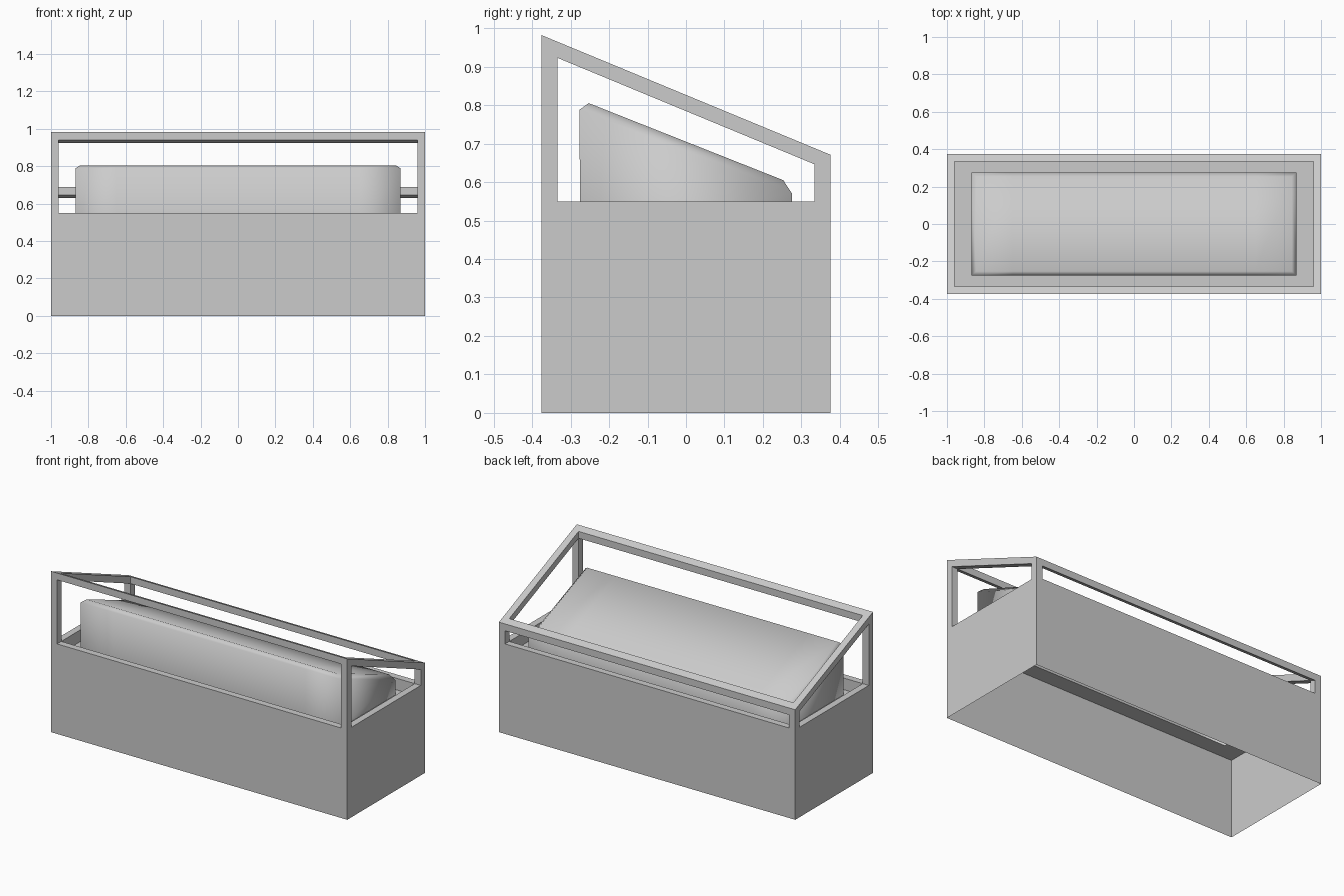
import bpy, bmesh

if "Cube" in bpy.data.objects:
    bpy.data.objects.remove(bpy.data.objects["Cube"], do_unlink=True)

grey = bpy.data.materials.new("light_grey")
grey.use_nodes = True
colour = (0.6, 0.6, 0.6, 1)
grey.diffuse_color = colour
grey.node_tree.nodes["Principled BSDF"].inputs["Base Color"].default_value = colour

HX, HY = 1.0, 0.375      # outer half sizes
BAR = 0.041              # frame width
RIM, FLOOR = 0.549, 0.478
WX, WY = 0.869, 0.276    # wedge half sizes


def roof(y, drop=0.0):
    """Height of the sloping top at depth y."""
    return 0.8265 - 0.414 * y - drop


def rect(bm, x0, x1, y0, y1, height):
    h = height if callable(height) else lambda y: height
    return [bm.verts.new((x, y, h(y)))
            for x, y in ((x0, y0), (x1, y0), (x1, y1), (x0, y1))]


def centred(bm, inset, height):
    return rect(bm, inset - HX, HX - inset, inset - HY, HY - inset, height)


def bridge(bm, loops):
    for a, b in zip(loops, loops[1:]):
        for i in range(4):
            j = (i + 1) % 4
            bm.faces.new((a[i], a[j], b[j], b[i]))


def finish(bm, name, recalc=True):
    if recalc:
        bmesh.ops.recalc_face_normals(bm, faces=bm.faces)
    mesh = bpy.data.meshes.new(name)
    bm.to_mesh(mesh)
    bm.free()
    mesh.materials.append(grey)
    ob = bpy.data.objects.new(name, mesh)
    bpy.context.collection.objects.link(ob)


# Thin walled base, open underneath, with a flat rim and a recessed tray
bm = bmesh.new()
bridge(bm, [centred(bm, 0, 0), centred(bm, 0, RIM),
            centred(bm, BAR, RIM), centred(bm, BAR, FLOOR)])
finish(bm, "base_walls", recalc=False)

# Tray floor, open below the hollow wedge
bm = bmesh.new()
bridge(bm, [centred(bm, 0, FLOOR), rect(bm, -WX, WX, -WY, WY, FLOOR)])
finish(bm, "tray_floor", recalc=False)

# Sloping rectangular top frame
bm = bmesh.new()
under = lambda y: roof(y, 0.042)
outer_low = centred(bm, 0, under)
bridge(bm, [outer_low, centred(bm, 0, roof), centred(bm, BAR, roof),
            centred(bm, BAR, under), outer_low])
finish(bm, "top_frame")

# Corner posts, cut to the slope
for sx, side in ((1, "left"), (-1, "right")):
    for sy, end in ((-1, "front"), (1, "back")):
        xs = sorted((sx * HX, sx * (HX - BAR)))
        ys = sorted((sy * HY, sy * (HY - BAR)))
        bm = bmesh.new()
        bridge(bm, [rect(bm, *xs, *ys, RIM), rect(bm, *xs, *ys, under)])
        finish(bm, f"{end}_{side}_post")

# Hollow soft wedge rising from the tray, chamfered round its top
bm = bmesh.new()
low = rect(bm, -WX, WX, -WY, WY, FLOOR)
top = rect(bm, -WX, WX, -WY, WY, lambda y: 0.705 - 0.396 * y)
bridge(bm, [low, top])
lid = bm.faces.new(top)
bmesh.ops.bevel(bm, geom=lid.edges[:], offset=0.025, segments=1,
                affect='EDGES')
# Extra cuts keep the middle flat under smooth shading
for x in (-0.65, 0.65):
    bmesh.ops.bisect_plane(bm, geom=bm.verts[:] + bm.edges[:] + bm.faces[:],
                           plane_co=(x, 0, 0), plane_no=(1, 0, 0))
for f in bm.faces:
    f.smooth = True
finish(bm, "wedge_cushion")
